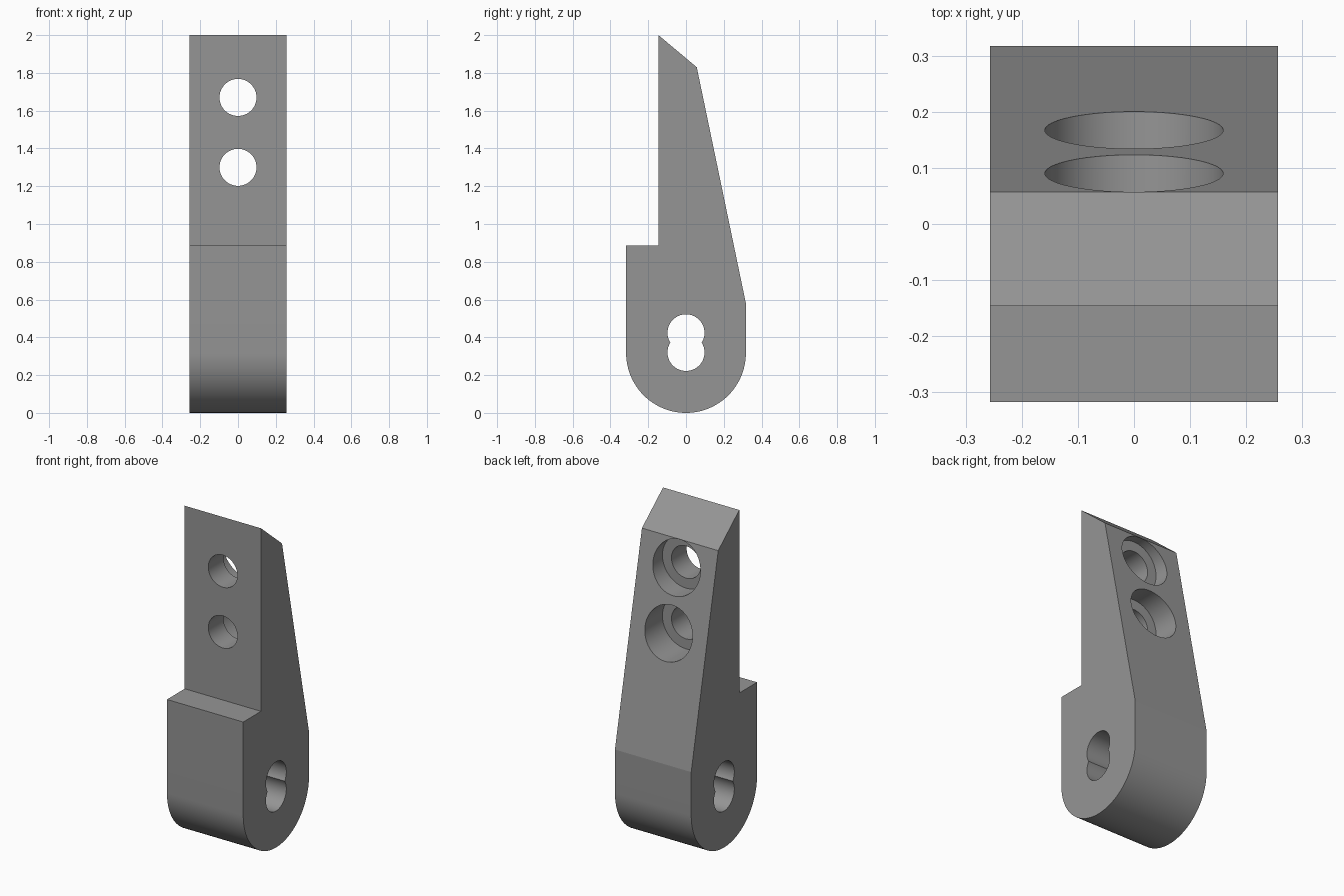
import bpy, bmesh, math
from mathutils import Matrix

if "Cube" in bpy.data.objects:
    bpy.data.objects.remove(bpy.data.objects["Cube"])

W = 0.257      # half width
R = 0.317      # radius of the rounded foot
HOLE = 0.098   # bore radius
BORE = 0.159   # counterbore radius

grey = bpy.data.materials.new("plain grey")
grey.diffuse_color = (0.3, 0.3, 0.3, 1)
grey.use_nodes = True
grey.node_tree.nodes["Principled BSDF"].inputs["Base Color"].default_value = grey.diffuse_color

# side profile (y, z): rounded foot, tapered back, bevelled tip, front step
N = 48
profile = [(-R * math.cos(math.pi * i / N), R - R * math.sin(math.pi * i / N))
           for i in range(N + 1)]
profile += [(R, 0.58), (0.057, 1.83), (-0.146, 2.0), (-0.146, 0.885), (-R, 0.885)]

# bracket body: profile extruded across the width
bm = bmesh.new()
face = bm.faces.new([bm.verts.new((-W, y, z)) for y, z in profile])
ext = bmesh.ops.extrude_face_region(bm, geom=[face])
verts = [v for v in ext["geom"] if isinstance(v, bmesh.types.BMVert)]
bmesh.ops.translate(bm, verts=verts, vec=(2 * W, 0, 0))
bmesh.ops.recalc_face_normals(bm, faces=bm.faces)
mesh = bpy.data.meshes.new("bracket")
bm.to_mesh(mesh)
bm.free()
mesh.materials.append(grey)
bracket = bpy.data.objects.new("bracket", mesh)
bpy.context.collection.objects.link(bracket)
bpy.context.view_layer.objects.active = bracket
bracket.select_set(True)


def drill(axis, radius, start, end, z):
    """Cut a round hole along the x or y axis at height z."""
    bm = bmesh.new()
    bmesh.ops.create_cone(bm, cap_ends=True, segments=64, radius1=radius,
                          radius2=radius, depth=end - start)
    mid = (start + end) / 2
    if axis == "X":
        mat = Matrix.Translation((mid, 0, z)) @ Matrix.Rotation(math.pi / 2, 4, "Y")
    else:
        mat = Matrix.Translation((0, mid, z)) @ Matrix.Rotation(math.pi / 2, 4, "X")
    bm.transform(mat)
    me = bpy.data.meshes.new("drill")
    bm.to_mesh(me)
    bm.free()
    me.materials.append(grey)
    cutter = bpy.data.objects.new("drill", me)
    cutter.hide_render = True
    bpy.context.collection.objects.link(cutter)
    mod = bracket.modifiers.new("hole", "BOOLEAN")
    mod.operation = "DIFFERENCE"
    mod.solver = "EXACT"
    mod.object = cutter
    bpy.ops.object.modifier_apply(modifier=mod.name)
    bpy.data.objects.remove(cutter)


# double pivot hole through the sides
for z in (0.32, 0.424):
    drill("X", HOLE, -0.5, 0.5, z)

# screw holes, counterbored from the back
for z in (1.67, 1.30):
    drill("Y", HOLE, -0.5, 0.5, z)
    drill("Y", BORE, 0.0, 0.5, z)

bpy.ops.object.shade_smooth_by_angle(angle=math.radians(10))
